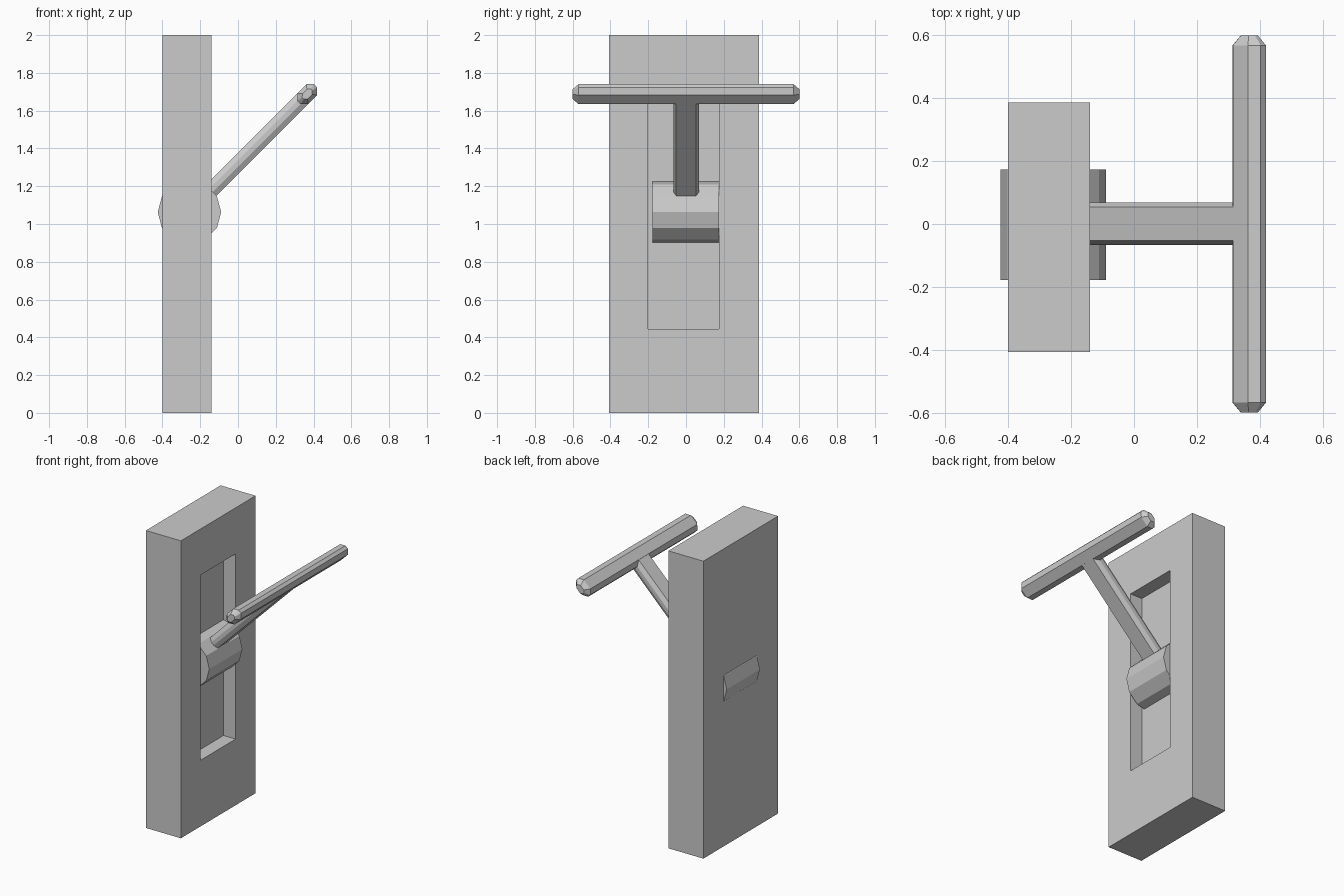
import bpy, bmesh, math
from mathutils import Vector

if "Cube" in bpy.data.objects:
    bpy.data.objects.remove(bpy.data.objects["Cube"])

AXIS = Vector((-0.257, 0, 1.063))          # pivot of the lever
U = Vector((1, 0, 1)).normalized()         # along the stem
V = Vector((-1, 0, 1)).normalized()        # across the stem
Y = Vector((0, 1, 0))


def finish(name, bm):
    bmesh.ops.recalc_face_normals(bm, faces=bm.faces)
    mesh = bpy.data.meshes.new(name)
    bm.to_mesh(mesh)
    bm.free()
    obj = bpy.data.objects.new(name, mesh)
    bpy.context.collection.objects.link(obj)
    return obj


def loft(name, rings):
    """Capped solid through matching rings of points."""
    bm = bmesh.new()
    loops = [[bm.verts.new(p) for p in ring] for ring in rings]
    n = len(loops[0])
    for a, b in zip(loops, loops[1:]):
        for i in range(n):
            j = (i + 1) % n
            bm.faces.new((a[i], a[j], b[j], b[i]))
    bm.faces.new(loops[0])
    bm.faces.new(loops[-1])
    return finish(name, bm)


def chamfered(w, flat_w, h, flat_h):
    """Eight-sided chamfered rectangle, as half sizes."""
    return [(flat_w, h), (w, flat_h), (w, -flat_h), (flat_w, -h),
            (-flat_w, -h), (-w, -flat_h), (-w, flat_h), (-flat_w, h)]


# Wall plate with a rectangular recess in its +x face
bm = bmesh.new()
bmesh.ops.create_cube(bm, size=1)
for v in bm.verts:
    v.co = (-0.14 if v.co.x > 0 else -0.40,
            0.387 if v.co.y > 0 else -0.407,
            2.0 if v.co.z > 0 else 0.0)
bm.normal_update()
face = max(bm.faces, key=lambda f: f.normal.x)
bmesh.ops.inset_individual(bm, faces=[face], thickness=0.1)
for v in face.verts:
    v.co.y = 0.175 if v.co.y > 0 else -0.20
    v.co.z = 1.69 if v.co.z > 1 else 0.445
floor = bmesh.ops.extrude_discrete_faces(bm, faces=[face])["faces"][0]
for v in floor.verts:
    v.co.x = -0.23
finish("wall_plate", bm)

# Twelve-sided pivot drum, poking out of both plate faces
circle = [(0.168 * math.cos(i * math.pi / 6), 0.168 * math.sin(i * math.pi / 6))
          for i in range(12)]
loft("pivot_drum", [[AXIS + Vector((a, y, b)) for a, b in circle]
                    for y in (-0.178, 0.174)])

# Crossbar with tapered ends
centre = Vector((0.3665, 0, 1.6875))
bar = chamfered(0.063, 0.034, 0.040, 0.012)
loft("crossbar", [[centre + U * (a * s) + V * (b * s) + Y * y for a, b in bar]
                  for y, s in ((-0.6, 0.5), (-0.568, 1), (0.568, 1), (0.6, 0.5))])

# Stem from the drum up into the crossbar
stem = chamfered(0.068, 0.053, 0.040, 0.012)
length = (centre - AXIS).dot(U) - 0.034
loft("stem", [[AXIS + U * d + V * b + Y * (a + 0.001) for a, b in stem]
              for d in (0.10, length)])
